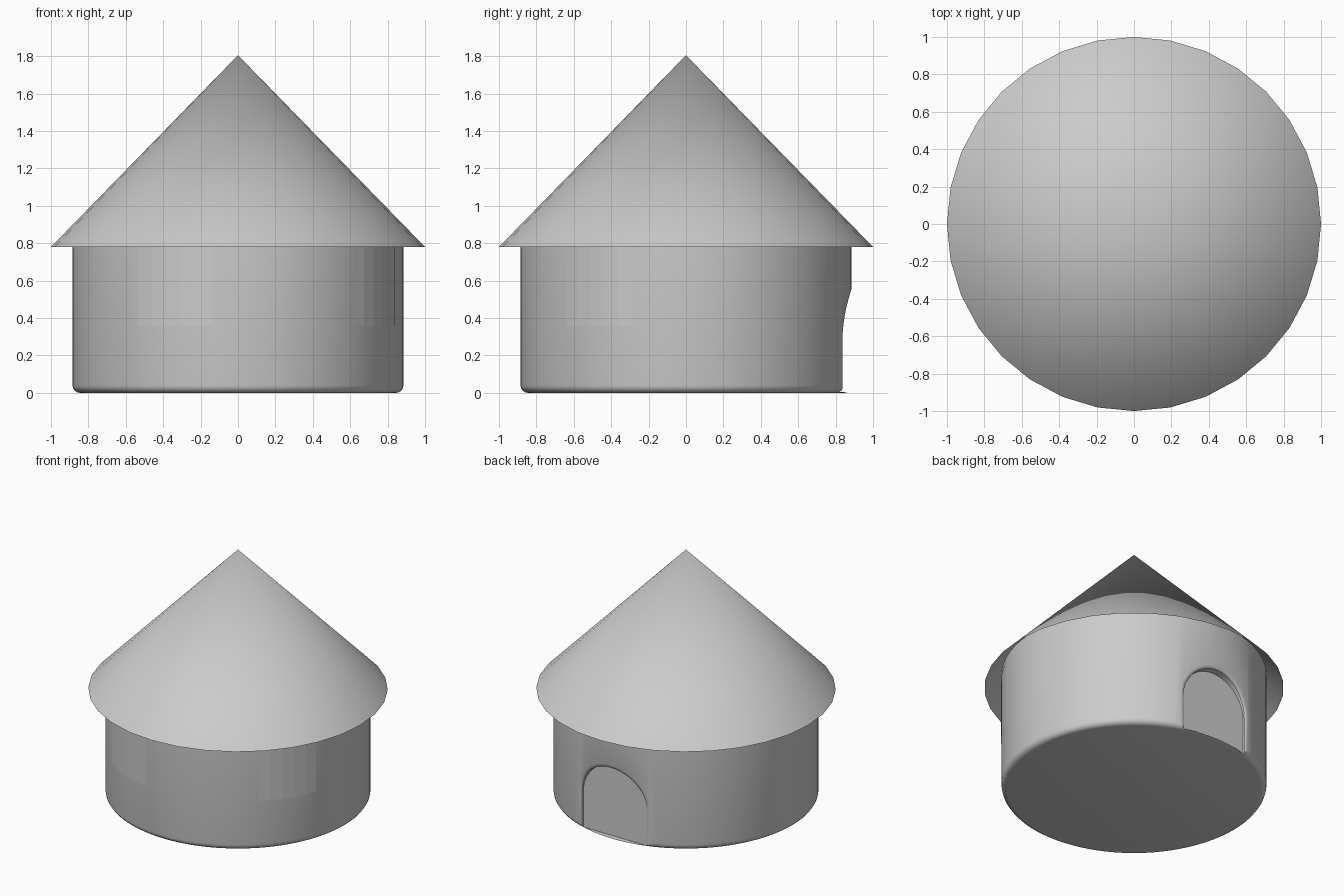
import bpy, bmesh
from math import pi, sin, cos, sqrt, radians

if "Cube" in bpy.data.objects:
    bpy.data.objects.remove(bpy.data.objects["Cube"])

R_WALL = 0.885


def make_object(name, bm, smooth=True):
    bmesh.ops.remove_doubles(bm, verts=bm.verts, dist=1e-5)
    bmesh.ops.recalc_face_normals(bm, faces=bm.faces)
    me = bpy.data.meshes.new(name)
    bm.to_mesh(me)
    bm.free()
    ob = bpy.data.objects.new(name, me)
    bpy.context.collection.objects.link(ob)
    if smooth:
        activate(ob)
        bpy.ops.object.shade_smooth_by_angle(angle=radians(35))
    return ob


def activate(ob):
    bpy.ops.object.select_all(action='DESELECT')
    ob.select_set(True)
    bpy.context.view_layer.objects.active = ob


def bridge(bm, rings, closed=True):
    n = len(rings[0])
    for a, b in zip(rings, rings[1:]):
        for i in range(n if closed else n - 1):
            j = (i + 1) % n
            bm.faces.new((a[i], a[j], b[j], b[i]))


# round wall with a rounded bottom edge
bm = bmesh.new()
e = 0.04
profile = [(R_WALL - e + e * sin(t * pi / 8), e - e * cos(t * pi / 8)) for t in range(5)]
profile.append((R_WALL, 0.88))
N = 96
rings = [[bm.verts.new((r * cos(2 * pi * i / N), r * sin(2 * pi * i / N), z))
          for i in range(N)] for r, z in profile]
bridge(bm, rings)
bm.faces.new(rings[0])
bm.faces.new(rings[-1])
wall = make_object("wall", bm, smooth=False)


# arched door recess: flat back panel, flared edge following the wall
def arch(w, depth, flat_y=None):
    pts = [(w, 0.005)]
    pts += [(w * cos(pi * i / 24), 0.265 + w * sin(pi * i / 24)) for i in range(25)]
    pts.append((-w, 0.005))
    return [(x, flat_y if flat_y else sqrt(R_WALL ** 2 - x * x) + depth, z) for x, z in pts]


bm = bmesh.new()
sections = [arch(0.262, 0, 0.822), arch(0.265, -0.014), arch(0.273, -0.006),
            arch(0.292, 0.0005), arch(0.34, 0.01), arch(0.34, 0, 1.0)]
rings = [[bm.verts.new(p) for p in s] for s in sections]
bridge(bm, rings, closed=False)
bm.faces.new(rings[0])
bm.faces.new(rings[-1])
bm.faces.new([r[0] for r in rings] + [r[-1] for r in reversed(rings)])
bmesh.ops.triangulate(bm, faces=bm.faces)
cutter = make_object("door_cutter", bm, smooth=False)
cutter.hide_render = True

mod = wall.modifiers.new("door", 'BOOLEAN')
mod.operation = 'DIFFERENCE'
mod.solver = 'EXACT'
mod.object = cutter
activate(wall)
bpy.ops.object.modifier_apply(modifier="door")
bpy.data.objects.remove(cutter)
bpy.ops.object.shade_smooth_by_angle(angle=radians(35))

# faint faceted panels under the eaves
for name, a0, a1 in (("left_panel", -37, -9), ("right_panel", 44, 71)):
    bm = bmesh.new()
    angles = [radians(a0 + (a1 - a0) * i / 5) for i in range(6)]
    rings = [[bm.verts.new(((R_WALL + 0.002) * sin(a), -(R_WALL + 0.002) * cos(a), z))
              for a in angles] for z in (0.36, 0.84)]
    bridge(bm, rings, closed=False)
    make_object(name, bm, smooth=False)

# open conical roof
bm = bmesh.new()
apex = bm.verts.new((0, 0, 1.805))
rim = [bm.verts.new((cos(2 * pi * i / 32), sin(2 * pi * i / 32), 0.78)) for i in range(32)]
for i in range(32):
    bm.faces.new((rim[i], rim[(i + 1) % 32], apex))
make_object("roof", bm)
